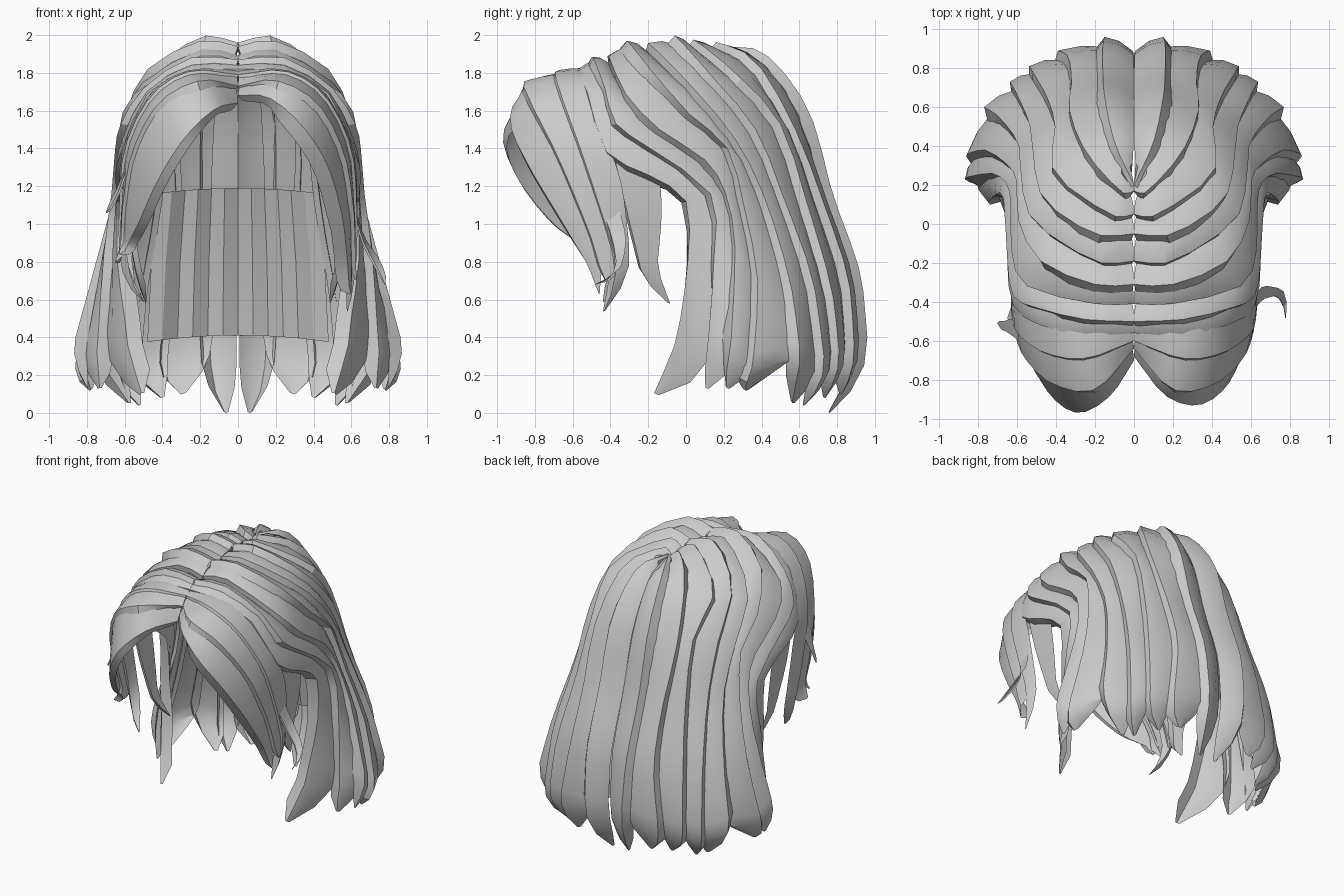
import bpy, math
from mathutils import Vector as V

if "Cube" in bpy.data.objects:
    bpy.data.objects.remove(bpy.data.objects["Cube"])

mat = bpy.data.materials.new("hair_grey")
mat.diffuse_color = (0.6, 0.6, 0.6, 1)
mat.use_nodes = True
mat.node_tree.nodes["Principled BSDF"].inputs["Base Color"].default_value = mat.diffuse_color


def lerp_table(tab, z):
    """Linear lookup in (z, value) pairs sorted by rising z."""
    if z <= tab[0][0]:
        return tab[0][1]
    for (z0, v0), (z1, v1) in zip(tab, tab[1:]):
        if z <= z1:
            return v0 + (v1 - v0) * (z - z0) / (z1 - z0)
    return tab[-1][1]


# Envelope of the hair mass: half width, back limit and widest y by height
HALF = [(0, .75), (.25, .85), (.4, .87), (.65, .8), (.9, .73), (1.1, .68), (1.3, .64),
        (1.5, .63), (1.7, .55), (1.82, .48), (1.9, .38), (1.97, .25), (2, .1)]
BACK = [(0, .6), (.1, .85), (.3, .95), (.4, .97), (.72, .93), (1, .85), (1.3, .75),
        (1.6, .66), (1.8, .55), (1.91, .42), (1.97, .2)]
MID = [(0, .25), (.4, .3), (1.1, .1), (1.5, -.05), (2, -.15)]
PINCH = [(.6, 3), (1.1, .6), (1.4, .2)]


def on_hair(y, z):
    w, yb, yc = (lerp_table(t, z) for t in (HALF, BACK, MID))
    if y > yc:
        x = w * math.sqrt(max(.02, 1 - ((y - yc) / (yb - yc)) ** 2))
    else:
        x = w * (1 - lerp_table(PINCH, z) * (yc - y) ** 2)
    return V((x, y, z))


def smooth_path(pts, n):
    """Catmull-Rom samples through the points."""
    pts = [V(p) for p in pts]
    ext = [2 * pts[0] - pts[1]] + pts + [2 * pts[-1] - pts[-2]]
    out = []
    for k in range(n + 1):
        u = k / n * (len(pts) - 1)
        i = min(int(u), len(pts) - 2)
        t = u - i
        a, b, c, d = ext[i:i + 4]
        out.append(.5 * (2 * b + (c - a) * t + (2 * a - 5 * b + 4 * c - d) * t * t
                         + (3 * b - a - 3 * c + d) * t ** 3))
    return out


def make_mesh(name, verts, faces):
    me = bpy.data.meshes.new(name)
    me.from_pydata(verts, [], faces)
    me.materials.append(mat)
    ob = bpy.data.objects.new(name, me)
    bpy.context.collection.objects.link(ob)
    bpy.context.view_layer.objects.active = ob
    ob.select_set(True)
    bpy.ops.object.shade_smooth_by_angle(angle=math.radians(32))
    ob.select_set(False)


def lock(name, front, back, tip, side=1, core_y=.1, step=.07, sink=.75, n=14):
    """Ribbon between two edge curves: sloped front lip, sunk rear edge, pointed tip."""
    A, B, tip = smooth_path(front, n), smooth_path(back, n), V(tip)
    end = (A[-1] + B[-1]) / 2
    ha, hb = A[-1] - end, B[-1] - end
    drop = (A[-1] - A[-2] + B[-1] - B[-2]) / 2
    bend = end + drop.normalized() * (tip - end).length * .5
    for t, f in ((.35, .95), (.7, .7), (1, .12)):
        c = (1 - t) ** 2 * end + 2 * t * (1 - t) * bend + t * t * tip
        A.append(c + ha * f)
        B.append(c + hb * f)
    verts, rows = [], len(A)
    for i, (a, b) in enumerate(zip(A, B)):
        j, k = max(i - 1, 0), min(i + 1, rows - 1)
        across = b - a
        m = (a + b) / 2
        nrm = across.cross((A[k] + B[k]) - (A[j] + B[j]))
        nrm = nrm.normalized() if nrm.length > 1e-9 else V((0, 0, 1))
        if nrm.dot(m - V((0, core_y, min(m.z, 1.2)))) < 0:
            nrm.negate()
        wid = across.length
        s = min(step, wid * .5)
        fwd = across.normalized() * s if wid > 1e-6 else V()
        ring = (a - fwd * .6 - nrm * s, a, m - nrm * s * sink * .2, b - nrm * s * sink)
        for p in ring:
            verts.append((max(p.x, 0) * side if i < n else p.x * side, p.y, p.z))
    faces = []
    for i in range(rows - 1):
        for c in range(3):
            q = [i * 4 + c, i * 4 + c + 1, i * 4 + c + 5, i * 4 + c + 4]
            faces.append(q if side > 0 else q[::-1])
    make_mesh(name, verts, faces)


# Side and back lock edges: crown offset, then (y, z) points laid on the envelope
EDGES = [
    (.2, [(-.41, 1.89), (-.32, 1.69), (-.14, 1.5), (.1, 1.34), (.21, 1.16), (.26, .87), (.24, .4)]),
    (.2, [(-.31, 1.97), (-.19, 1.82), (.02, 1.58), (.22, 1.4), (.31, 1.08), (.38, .7), (.36, .32)]),
    (.2, [(-.19, 1.95), (.02, 1.74), (.26, 1.45), (.42, 1.13), (.55, .7), (.6, .36)]),
    (.2, [(-.05, 1.99), (.13, 1.79), (.37, 1.5), (.52, 1.13), (.67, .71), (.73, .3)]),
    (.12, [(.05, 1.97), (.26, 1.8), (.5, 1.53), (.65, 1.08), (.77, .66), (.81, .33)]),
    (.07, [(.17, 1.96), (.37, 1.86), (.58, 1.5), (.74, 1.08), (.86, .71), (.89, .36)]),
]
edges = [
    [(0, -.56, 1.82), (.25, -.57, 1.81), (.48, -.52, 1.69), (.62, -.42, 1.38), (.65, -.2, 1.26),
     (.64, 0, 1.12), (.64, .01, .81), (.6, -.03, .5)],
    [(0, -.5, 1.87), (.25, -.49, 1.88), (.5, -.43, 1.72), (.62, -.37, 1.53), (.65, -.19, 1.4),
     (.67, .13, 1.16), (.71, .15, .85), (.74, .12, .42)],
]
for off, yz in EDGES:
    y, z = yz[0]
    edges.append([V((0, y, z - .03)), V((off, y, z))] + [on_hair(*p) for p in yz[1:]])
edges.append([(0, .2, 1.94), (.1, .42, 1.9), (.15, .65, 1.6), (.16, .78, 1.15), (.16, .92, .75), (.15, .96, .4)])
edges.append([(0, .24, 1.92), (0, .45, 1.88), (0, .65, 1.59), (0, .78, 1.15), (0, .91, .75), (0, .94, .4)])
tips = [(.52, -.16, .1), (.74, .11, .13), (.8, .22, .13), (.78, .33, .12), (.58, .57, .05),
        (.52, .63, .04), (.4, .74, .08), (.29, .83, .1), (.06, .76, 0)]

# Fringe edges, from the parting outward and down; the brow edge differs per side
brow = {
    1: [(0, -.68, 1.68), (.16, -.88, 1.67), (.33, -.93, 1.53), (.47, -.84, 1.32), (.55, -.68, 1.05), (.58, -.53, .8)],
    -1: [(0, -.7, 1.64), (.12, -.88, 1.61), (.28, -.97, 1.46), (.42, -.89, 1.24), (.52, -.72, 1.02), (.58, -.57, .9)],
}
fringe = [
    [(0, -.64, 1.73), (.2, -.85, 1.76), (.42, -.82, 1.64), (.56, -.69, 1.38), (.61, -.57, 1.1), (.62, -.5, .92)],
    [(0, -.6, 1.79), (.25, -.69, 1.81), (.46, -.66, 1.68), (.6, -.56, 1.4), (.63, -.45, 1.07), (.63, -.38, .85)],
    [(0, -.5, 1.84), (.25, -.54, 1.83), (.45, -.5, 1.73), (.61, -.42, 1.45), (.64, -.34, 1.2), (.62, -.3, .9)],
]

for side, label in ((1, "right"), (-1, "left")):
    for i, tip in enumerate(tips):
        kind = "side" if i < 4 else "back"
        lock(f"{kind}_lock_{i}_{label}", edges[i], edges[i + 1], tip, side)
    # Fringe locks; the tips fall differently on each side
    curves = [brow[side]] + fringe
    ends = ([(.6, -.46, .64), (.63, -.42, .7), (.58, -.43, .54)] if side > 0 else
            [(.63, -.54, .84), (.65, -.48, .8), (.5, -.43, .59)])
    for i, tip in enumerate(ends):
        lock(f"fringe_lock_{i}_{label}", curves[i], curves[i + 1], tip, side, -.35,
             .07 if side > 0 and i == 0 else .045, .35)
    # Loose temple strand below the side locks
    lock(f"temple_strand_{label}",
         [(.6, -.38, 1.36), (.59, -.32, 1.1), (.56, -.26, .85)],
         [(.62, -.14, 1.27), (.6, -.13, 1.05), (.56, -.15, .8)],
         (.49, -.09, .58), side, -.3, .03, .3, 6)

# Stray strands that flick outward beside the fringe
lock("stray_strand_right", [(.61, -.45, 1.1), (.66, -.39, .92), (.72, -.37, .8)],
     [(.62, -.36, 1.1), (.67, -.32, .94), (.74, -.33, .83)], (.78, -.48, .68), 1, -.35, .01, .3, 5)
lock("stray_strand_left", [(.59, -.6, 1.3), (.63, -.57, 1.18), (.66, -.55, 1.12)],
     [(.6, -.5, 1.3), (.64, -.49, 1.2), (.67, -.5, 1.14)], (.7, -.51, 1.06), -1, -.35, .01, .3, 5)

# Inner curtain lining the back, lightly pleated
verts, faces = [], []
cols = 13
for z, half, y0 in ((1.18, .42, .69), (.8, .46, .81), (.4, .48, .88)):
    for c in range(cols):
        x = half * (2 * c / (cols - 1) - 1)
        verts.append((x, y0 - .5 * x * x - (.03 if c % 2 else 0), z + (.01 - .15 * x * x)))
for r in range(2):
    for c in range(cols - 1):
        q = r * cols + c
        faces.append((q, q + 1, q + cols + 1, q + cols))
make_mesh("inner_curtain", verts, faces)
